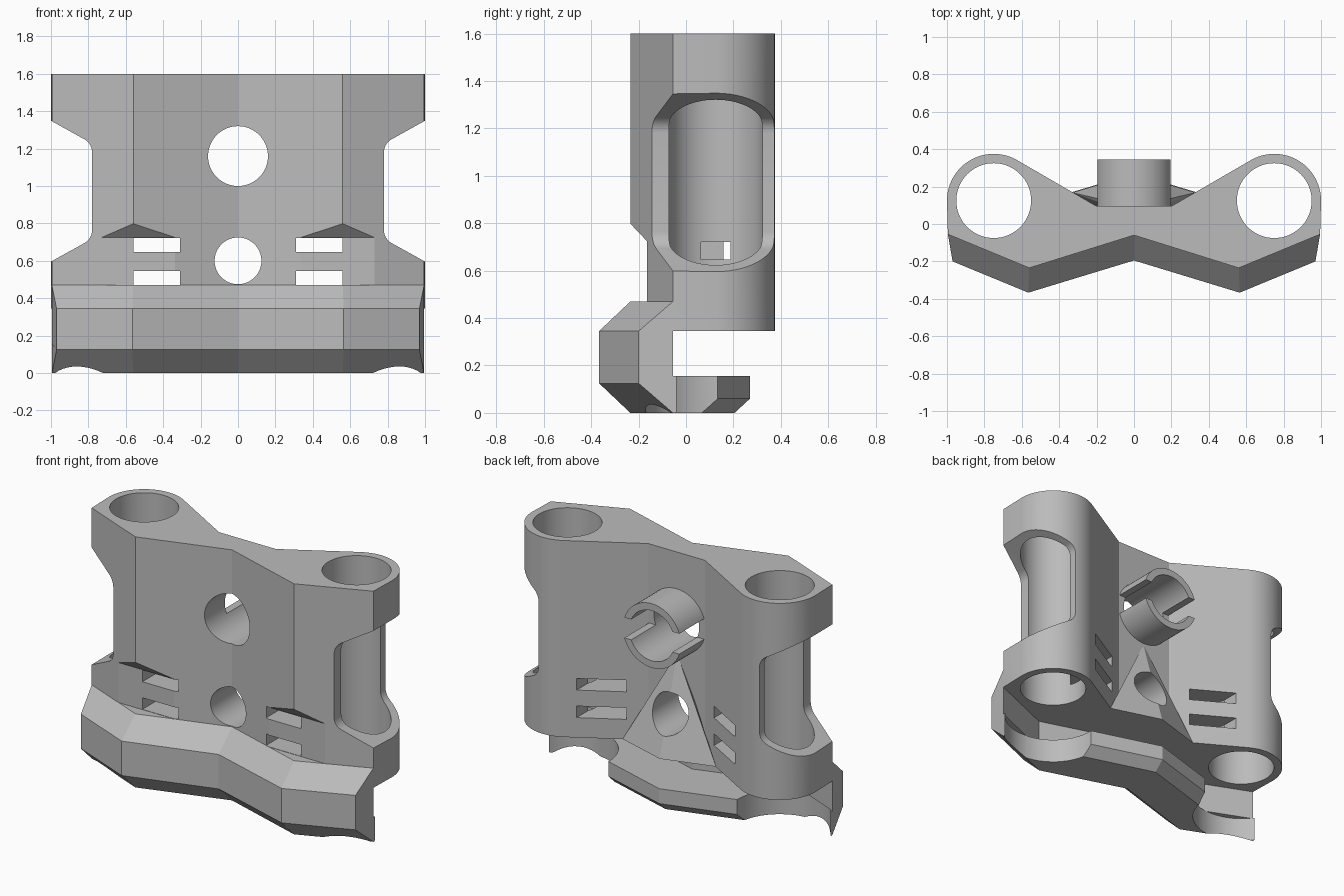
import bpy, bmesh, math
from mathutils import Vector

if "Cube" in bpy.data.objects:
    bpy.data.objects.remove(bpy.data.objects["Cube"])

grey = bpy.data.materials.new("plain_grey")
grey.diffuse_color = (0.5, 0.5, 0.5, 1)
grey.use_nodes = True
grey.node_tree.nodes["Principled BSDF"].inputs["Base Color"].default_value = grey.diffuse_color

ROD = (0.75, 0.125)          # rod bore centre
HOLE_Z = 1.16                # bushing height
FRONT = [(0, -0.06), (0.56, -0.235), (0.995, -0.055)]


def make(name, bm):
    bmesh.ops.recalc_face_normals(bm, faces=bm.faces)
    me = bpy.data.meshes.new(name)
    bm.to_mesh(me)
    bm.free()
    ob = bpy.data.objects.new(name, me)
    bpy.context.collection.objects.link(ob)
    me.materials.append(grey)
    return ob


def loft(name, sections):
    """Closed cross-sections joined in order, with capped ends."""
    bm = bmesh.new()
    rings = [[bm.verts.new(p) for p in s] for s in sections]
    n = len(rings[0])
    for a, b in zip(rings, rings[1:]):
        for i in range(n):
            j = (i + 1) % n
            bm.faces.new((a[i], a[j], b[j], b[i]))
    bm.faces.new(rings[0])
    bm.faces.new(rings[-1])
    return make(name, bm)


def prism_z(name, pts, z0, z1):
    return loft(name, [[(x, y, z) for x, y in pts] for z in (z0, z1)])


def prism_y(name, pts, y0, y1):
    return loft(name, [[(x, y, z) for x, z in pts] for y in (y0, y1)])


def prism_x(name, pts, x0, x1):
    return loft(name, [[(x, y, z) for y, z in pts] for x in (x0, x1)])


def arc(cx, cy, r, a0, a1, n):
    return [(cx + r * math.cos(math.radians(a0 + (a1 - a0) * i / n)),
             cy + r * math.sin(math.radians(a0 + (a1 - a0) * i / n))) for i in range(n + 1)]


def circle(cx, cy, r, n=64):
    return arc(cx, cy, r, 0, 360, n)[:-1]


def rect(a0, a1, b0, b1):
    return [(a0, b0), (a1, b0), (a1, b1), (a0, b1)]


def flip(pts, s):
    return [(s * x, y) for x, y in pts]


def combine(ob, other, op):
    m = ob.modifiers.new("bool", 'BOOLEAN')
    m.operation, m.solver, m.object = op, 'EXACT', other
    bpy.context.view_layer.objects.active = ob
    bpy.ops.object.modifier_apply(modifier=m.name)
    bpy.data.objects.remove(other)


# carriage body: chevron front, rounded rod housings, flat back
half = FRONT[1:] + arc(*ROD, 0.25, 0, 120, 24) + [(0.2, 0.095)]
outline = [FRONT[0]] + half + flip(half[::-1], -1)
body = prism_z("carriage_body", outline, 0.345, 1.6)

# front lip and foot, swept along the chevron
stations = [(FRONT[0], (0, -0.195), 0.27), (FRONT[1], (0.565, -0.367), 0.102),
            (FRONT[2], (0.97, -0.2), 0.02)]


def lip_section(st, s):
    (ix, iy), (ox, oy), back = st
    ix, ox = ix * s, ox * s
    return [(ix, iy, 0.47), (ox, oy, 0.345), (ox, oy, 0.125), (ix, iy, 0),
            (ix, back - 0.065, 0), (ix, back, 0.06), (ix, back, 0.155), (ix, iy, 0.155)]


lip = loft("lip", [lip_section(st, -1) for st in stations[:0:-1]] +
           [lip_section(st, 1) for st in stations])
for s in (1, -1):
    combine(lip, prism_z("rod_clearance", flip(circle(*ROD, 0.295), s), -0.1, 0.156), 'DIFFERENCE')

# recess in the lower front
combine(body, prism_x("recess", [(-0.165, 0.47), (-0.165, 0.725), (-0.265, 0.83),
                                 (-0.6, 0.83), (-0.6, 0.47)], -1.2, 1.2), 'DIFFERENCE')

# thickened wedge low on the back
bm = bmesh.new()
for p in [(-0.33, 0.168, 0.345), (0.33, 0.168, 0.345), (0, 0.267, 0.345),
          (0, 0.09, 0.95), (-0.2, 0.05, 0.345), (0.2, 0.05, 0.345), (0, 0.05, 0.9)]:
    bm.verts.new(p)
bmesh.ops.convex_hull(bm, input=bm.verts)
combine(body, make("back_wedge", bm), 'UNION')

# split bushing ring on the back
ring = prism_y("bushing", circle(0, HOLE_Z, 0.205), 0.03, 0.345)
combine(ring, prism_y("bushing_slot", rect(-0.4, 0.4, HOLE_Z - 0.065, HOLE_Z + 0.065), 0.09, 0.6),
        'DIFFERENCE')
combine(body, ring, 'UNION')
combine(body, lip, 'UNION')

# centre holes
combine(body, prism_y("bushing_hole", circle(0, HOLE_Z, 0.16), -1, 1), 'DIFFERENCE')
combine(body, prism_y("lower_hole", circle(0, 0.6, 0.125), -1, 1), 'DIFFERENCE')

# rod bores, side windows and strap slots on both sides
window = ([(1.2, 1.46), (0.82, 1.241)] + arc(0.86, 1.18, 0.08, 120, 180, 6) +
          arc(0.86, 0.765, 0.08, 180, 240, 6) + [(1.2, 0.485)])
window.pop(1)
for s in (1, -1):
    combine(body, prism_z("rod_bore", flip(circle(*ROD, 0.2), s), 0.2, 2), 'DIFFERENCE')
    combine(body, prism_y("side_window", flip(window, s), -1, 1), 'DIFFERENCE')
    for z in (0.472, 0.648):
        combine(body, prism_y("strap_slot", flip(rect(0.31, 0.56, z, z + 0.074), s), -1, 1),
                'DIFFERENCE')

# smooth bores, crisp edges
bpy.ops.object.select_all(action='DESELECT')
body.select_set(True)
bpy.context.view_layer.objects.active = body
bpy.ops.object.shade_smooth_by_angle(angle=math.radians(14))
